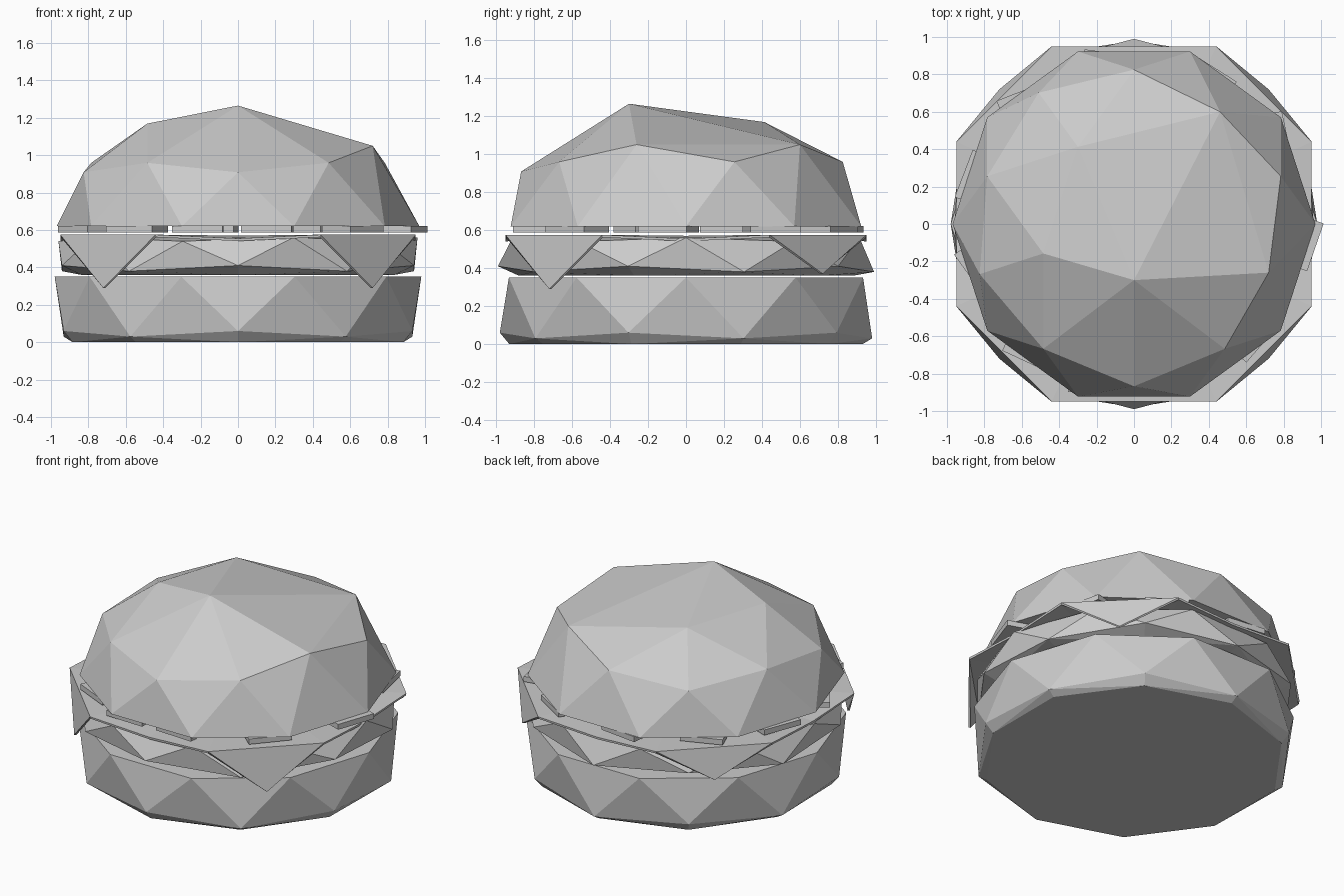
import bpy, bmesh, random
from math import sin, cos, pi, radians
from mathutils import Matrix, Vector

random.seed(4)
cube = bpy.data.objects.get("Cube")
if cube:
    bpy.data.objects.remove(cube)

grey = bpy.data.materials.new("light grey")
grey.use_nodes = True
colour = (0.6, 0.6, 0.6, 1)
grey.diffuse_color = colour
grey.node_tree.nodes["Principled BSDF"].inputs["Base Color"].default_value = colour


def finish(name, bm):
    bmesh.ops.recalc_face_normals(bm, faces=bm.faces)
    mesh = bpy.data.meshes.new(name)
    bm.to_mesh(mesh)
    bm.free()
    mesh.materials.append(grey)
    obj = bpy.data.objects.new(name, mesh)
    bpy.context.collection.objects.link(obj)
    return obj


def hull(name, points):
    bm = bmesh.new()
    for p in points:
        bm.verts.new(p)
    res = bmesh.ops.convex_hull(bm, input=bm.verts)
    loose = [v for v in bm.verts if not v.link_faces]
    bmesh.ops.delete(bm, geom=loose, context='VERTS')
    return finish(name, bm)


def ring(radius, heights, phase=0, count=10):
    """Points round the z axis, stepping through the given heights."""
    return [Vector((radius * cos(2 * pi * i / count + radians(phase)),
                    radius * sin(2 * pi * i / count + radians(phase)),
                    heights[i % len(heights)])) for i in range(count)]


# Bottom bun and patty: faceted bands with zigzag sides
hull("bottom_bun", ring(0.98, [0.35]) + ring(0.98, [0.03, 0.06], 18)
     + ring(0.93, [0.0], 18))
hull("patty", ring(0.96, [0.56, 0.54]) + ring(0.99, [0.38, 0.41], 18)
     + ring(0.88, [0.36], 18))

# Top bun: upper half of a faceted ball with a few corners collapsed together
ball = bmesh.new()
bmesh.ops.create_icosphere(ball, subdivisions=2, radius=1,
                           matrix=Matrix.Rotation(-pi / 2, 4, 'Z'))
dome = [Vector((0.97 * v.co.x, 0.97 * v.co.y, 0.62 + 0.645 * v.co.z))
        for v in ball.verts if v.co.z > -0.01]
ball.free()
collapsed = [Vector((0, -0.3, 1.265)), Vector((0.72, -0.26, 1.05)),
             Vector((0.46, 0.6, 1.05))]
removed = [(0, 0), (0, -0.51), (0.49, -0.16), (0.83, -0.27), (0.3, 0.41), (0.51, 0.7)]
dome = [p for p in dome
        if all((p.xy - Vector(r)).length > 0.06 for r in removed)]
hull("top_bun", dome + collapsed)

# Cheese slice: thin sheet whose four corners hang down
bm = bmesh.new()
centre = bm.verts.new((0, 0, 0.57))
edge = []
corners = [(1, 1, 0.37), (-1, 1, 0.37), (-1, -1, 0.29), (1, -1, 0.29)]
for sx, sy, drop in corners:
    a = bm.verts.new((0.95 * sx, 0.44 * sy, 0.575))
    b = bm.verts.new((0.44 * sx, 0.95 * sy, 0.575))
    tip = bm.verts.new((0.72 * sx, 0.72 * sy, drop))
    bm.faces.new((a, b, tip))
    edge += [a, b] if sx * sy > 0 else [b, a]
    # the middle of each side sags slightly
    side = (0, 0.95 * sy) if sx * sy > 0 else (0.95 * sx, 0)
    edge.append(bm.verts.new((*side, 0.555)))
for i, v in enumerate(edge):
    bm.faces.new((centre, v, edge[(i + 1) % len(edge)]))
cheese = finish("cheese_slice", bm)
solid = cheese.modifiers.new("thickness", 'SOLIDIFY')
solid.thickness = 0.014

# Chopped topping pieces scattered round the rim under the top bun
bm = bmesh.new()
places = [(-6, 0.88), (32, 0.85), (63, 0.84), (100, 0.83), (133, 0.84), (164, 0.85),
          (195, 0.83), (230, 0.84), (255, 0.83), (281, 0.82), (317, 0.84)]
for angle, dist in places:
    spin = radians(angle + random.uniform(-25, 25))
    a = radians(angle)
    matrix = (Matrix.Translation((dist * cos(a), dist * sin(a), 0.604))
              @ Matrix.Rotation(spin, 4, 'Z')
              @ Matrix.Diagonal((0.2, 0.27, 0.036, 1)))
    bmesh.ops.create_cube(bm, size=1, matrix=matrix)
finish("topping_pieces", bm)
